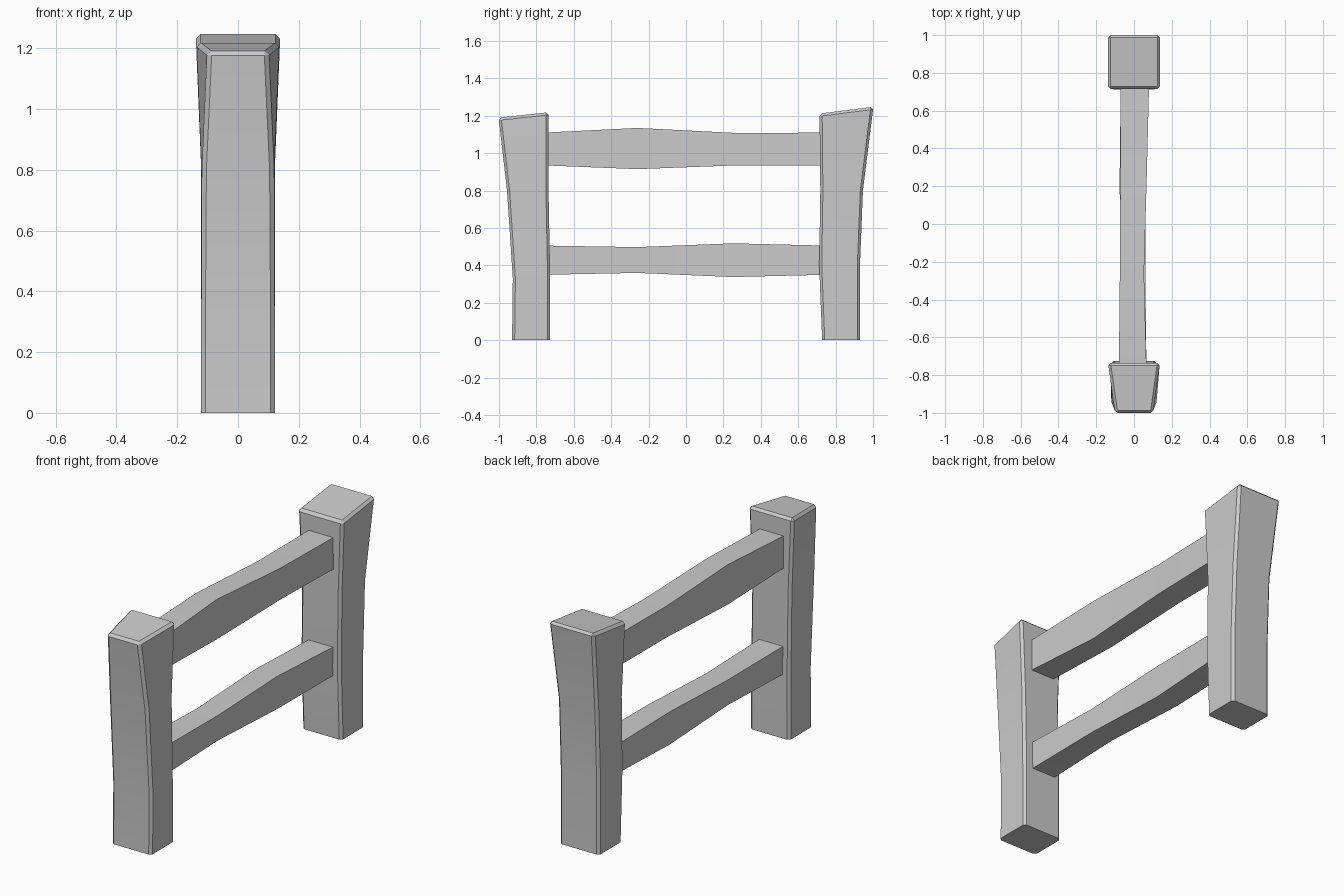
import bpy, bmesh

if "Cube" in bpy.data.objects:
    bpy.data.objects.remove(bpy.data.objects["Cube"])


def loft(name, rings, bevel=0.0):
    """Skin a stack of four-point rings; optionally chamfer all but the first ring's edges."""
    bm = bmesh.new()
    vs = [[bm.verts.new(p) for p in r] for r in rings]
    for a, b in zip(vs, vs[1:]):
        for i in range(4):
            j = (i + 1) % 4
            bm.faces.new((a[i], a[j], b[j], b[i]))
    bm.faces.new(vs[0][::-1])
    bm.faces.new(vs[-1])
    bmesh.ops.recalc_face_normals(bm, faces=bm.faces)
    if bevel:
        pairs = [(a[i], b[i]) for a, b in zip(vs, vs[1:]) for i in range(4)]
        pairs += [(vs[-1][i], vs[-1][(i + 1) % 4]) for i in range(4)]
        edges = [e for e in bm.edges
                 if any(set(e.verts) == set(p) for p in pairs)]
        bmesh.ops.bevel(bm, geom=edges, offset=bevel, offset_type='OFFSET',
                        segments=1, profile=0.5, affect='EDGES')
    me = bpy.data.meshes.new(name)
    bm.to_mesh(me)
    bm.free()
    ob = bpy.data.objects.new(name, me)
    bpy.context.collection.objects.link(ob)
    bpy.context.view_layer.objects.active = ob
    ob.select_set(True)
    bpy.ops.object.shade_smooth_by_angle(angle=0.45)
    ob.select_set(False)


def post(name, sections):
    # section: y0, z0, half width at y0, y1, z1, half width at y1
    loft(name, [[(-w0, y0, z0), (w0, y0, z0), (w1, y1, z1), (-w1, y1, z1)]
                for y0, z0, w0, y1, z1, w1 in sections], 0.014)


def rail(name, sections):
    # section: y, x0, x1, z0, z1
    loft(name, [[(x0, y, z0), (x1, y, z0), (x1, y, z1), (x0, y, z1)]
                for y, x0, x1, z0, z1 in sections])


# Posts, flaring towards slanted tops
post("front_post", [(-.93, 0, .121, -.726, 0, .121),
                    (-.926, .33, .121, -.726, .33, .121),
                    (-.957, .8, .118, -.735, .8, .121),
                    (-1.002, 1.19, .1, -.735, 1.219, .138)])
post("back_post", [(.728, 0, .121, .93, 0, .121),
                   (.712, .4, .121, .93, .4, .121),
                   (.718, .8, .121, .946, .8, .121),
                   (.714, 1.212, .138, 1.002, 1.248, .138)])

# Warped rails, tucked slightly into the posts
rail("upper_rail", [(-.76, -.08, .066, .935, 1.11),
                    (-.26, -.075, .053, .915, 1.135),
                    (.27, -.072, .068, .935, 1.108),
                    (.75, -.07, .08, .935, 1.11)])
rail("lower_rail", [(-.76, -.08, .066, .35, .506),
                    (-.26, -.073, .06, .36, .498),
                    (.25, -.076, .062, .338, .518),
                    (.75, -.07, .08, .35, .506)])
